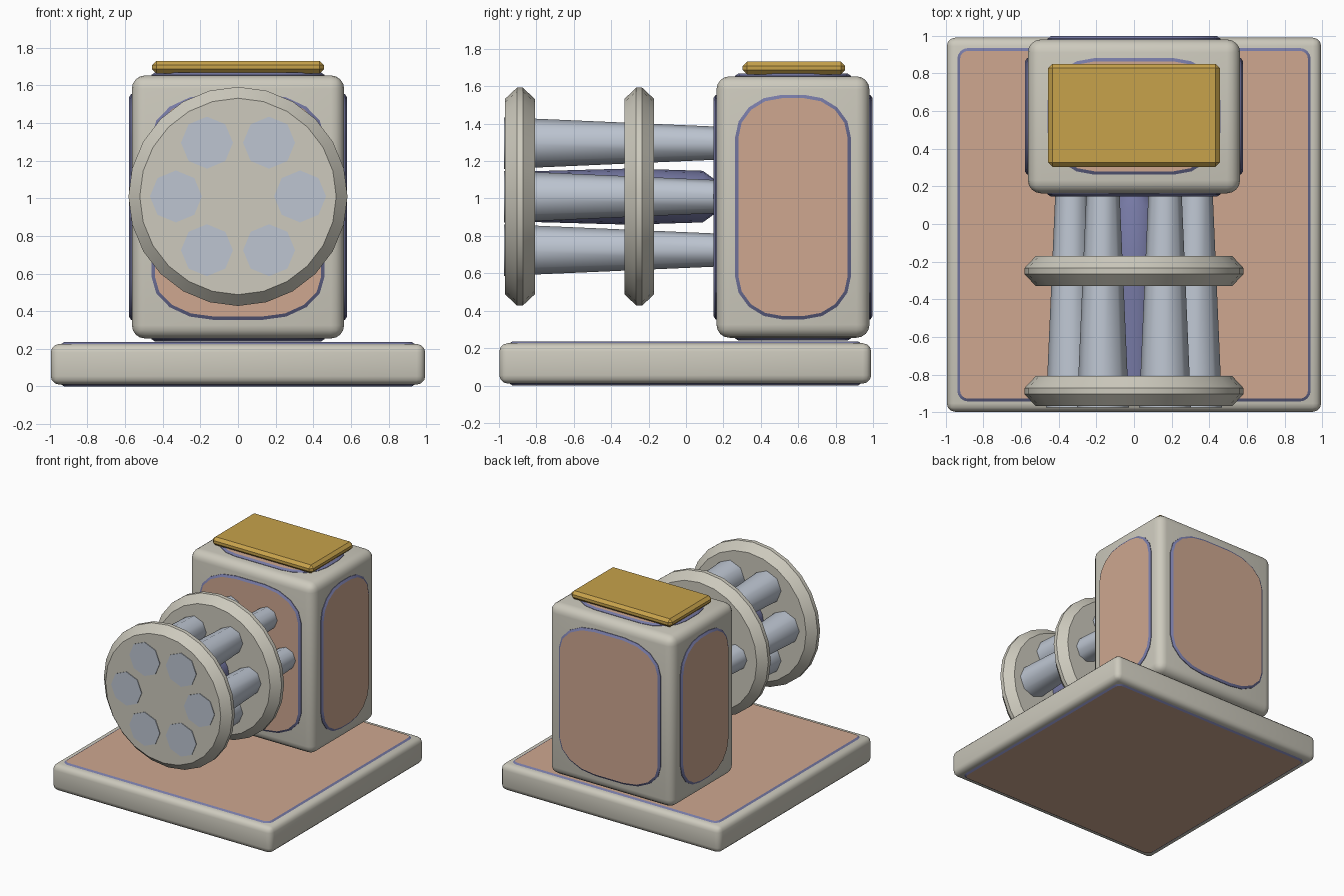
import bpy, bmesh, math
from mathutils import Vector

if "Cube" in bpy.data.objects:
    bpy.data.objects.remove(bpy.data.objects["Cube"])


def material(name, r, g, b):
    m = bpy.data.materials.new(name)
    m.diffuse_color = (r, g, b, 1)
    m.use_nodes = True
    m.node_tree.nodes["Principled BSDF"].inputs["Base Color"].default_value = m.diffuse_color
    return m


CREAM = material("cream", 0.61, 0.59, 0.51)
TAN = material("tan", 0.62, 0.39, 0.28)
STEEL = material("steel blue", 0.51, 0.56, 0.64)
GOLD = material("gold", 0.57, 0.36, 0.07)
VIOLET = material("slate violet", 0.18, 0.19, 0.37)


def finish(bm, name, mats, angle=40):
    bmesh.ops.recalc_face_normals(bm, faces=bm.faces)
    mesh = bpy.data.meshes.new(name)
    bm.to_mesh(mesh)
    bm.free()
    for m in mats:
        mesh.materials.append(m)
    ob = bpy.data.objects.new(name, mesh)
    bpy.context.collection.objects.link(ob)
    bpy.ops.object.select_all(action='DESELECT')
    ob.select_set(True)
    bpy.context.view_layer.objects.active = ob
    bpy.ops.object.shade_smooth_by_angle(angle=math.radians(angle))
    return ob


def skin(bm, rings):
    """Join closed loops of points into a capped solid; returns the two caps."""
    loops = [[bm.verts.new(p) for p in ring] for ring in rings]
    n = len(loops[0])
    for a, b in zip(loops, loops[1:]):
        for i in range(n):
            j = (i + 1) % n
            bm.faces.new((a[i], a[j], b[j], b[i]))
    return [bm.faces.new(loops[0]), bm.faces.new(loops[-1])]


def rounded_box(name, centre, half, bevel, segments, mat):
    bm = bmesh.new()
    bmesh.ops.create_cube(bm, size=2)
    for v in bm.verts:
        v.co = Vector(c + h * s for c, h, s in zip(centre, half, v.co))
    bmesh.ops.bevel(bm, geom=bm.edges[:], offset=bevel, segments=segments,
                    profile=0.5, affect='EDGES')
    return finish(bm, name, [mat], 40 if segments > 1 else 25)


def panel_pair(name, centre, axis, depth, a, b, ra, rb, steps=4):
    """Rounded slab through a body: tan caps stand proud with a violet rim."""
    u, v = [k for k in range(3) if k != axis]

    def ring(d, inset):
        pts = []
        for q, (su, sv) in enumerate(((1, 1), (-1, 1), (-1, -1), (1, -1))):
            for k in range(steps + 1):
                t = (q + k / steps) * math.pi / 2
                p = Vector(centre)
                p[axis] += d
                p[u] += su * (a - ra) + (ra - inset) * math.cos(t)
                p[v] += sv * (b - rb) + (rb - inset) * math.sin(t)
                pts.append(p)
        return pts

    bm = bmesh.new()
    caps = skin(bm, [ring(-depth, 0.018), ring(0.012 - depth, 0),
                     ring(depth - 0.012, 0), ring(depth, 0.018)])
    for f in caps:
        f.material_index = 1
    return finish(bm, name, [VIOLET, TAN], 25)


def turned(name, x, z, profile, sides, mat, angle=40):
    """Solid of revolution about a line along y; profile holds (y, radius)."""
    bm = bmesh.new()
    skin(bm, [[(x + r * math.sin(math.tau * i / sides), y,
                z + r * math.cos(math.tau * i / sides)) for i in range(sides)]
              for y, r in profile])
    return finish(bm, name, [mat], angle)


# Base slab with inlaid panels above and below
rounded_box("base", (0, -0.004, 0.118), (0.995, 0.994, 0.108), 0.045, 3, CREAM)
panel_pair("base_panels", (0, -0.004, 0.118), 2, 0.118, 0.942, 0.942, 0.06, 0.06)

# Upright housing with panels on all six sides
MID = (0, 0.572, 0.954)
rounded_box("housing", MID, (0.564, 0.409, 0.699), 0.07, 4, CREAM)
panel_pair("housing_side_panels", MID, 0, 0.58, 0.31, 0.60, 0.25, 0.23)
panel_pair("housing_front_back_panels", MID, 1, 0.426, 0.46, 0.60, 0.33, 0.23)
panel_pair("housing_top_bottom_panels", MID, 2, 0.714, 0.46, 0.31, 0.25, 0.23)

# Gold lid plate
rounded_box("lid_plate", (0, 0.577, 1.697), (0.456, 0.274, 0.034), 0.023, 1, GOLD)

# Central shaft
AXIS_Z = 1.01
turned("shaft", 0, AXIS_Z,
       [(-0.85, 0.135), (-0.3, 0.15), (0.09, 0.138), (0.17, 0.08)], 16, VIOLET)

# Two chamfered clamp discs
for name, y in (("front_disc", -0.888), ("middle_disc", -0.25)):
    turned(name, 0, AXIS_Z,
           [(y - 0.08, 0.522), (y - 0.016, 0.582), (y + 0.016, 0.582),
            (y + 0.08, 0.522)], 24, CREAM, 30)

# Six tapered barrels in a ring
for i in range(6):
    t = math.tau * i / 6
    turned(f"barrel_{i + 1}", 0.33 * math.cos(t), AXIS_Z + 0.33 * math.sin(t),
           [(-0.974, 0.138), (0.22, 0.086)], 8, STEEL, 50)
